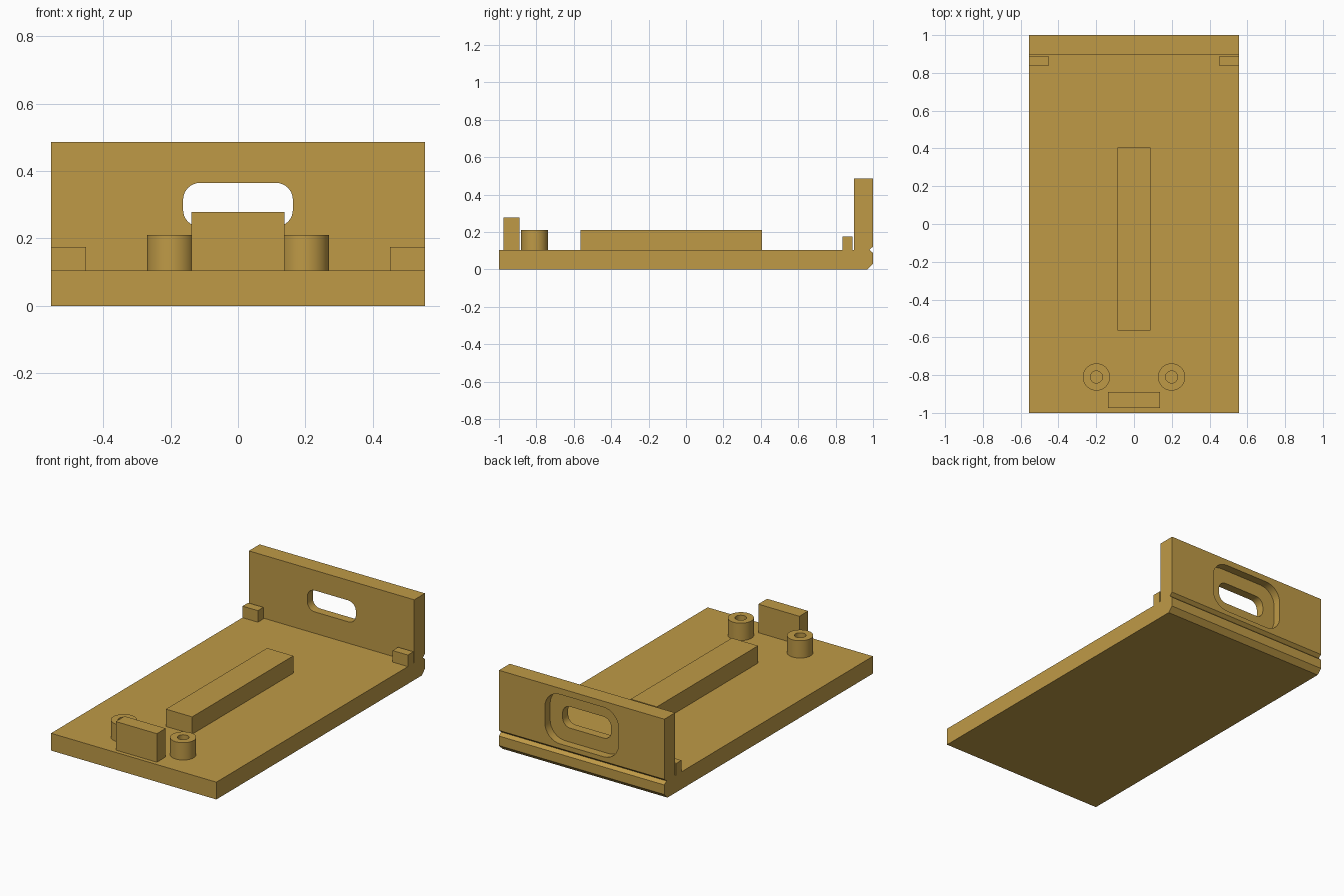
import bpy, bmesh, math

if "Cube" in bpy.data.objects:
    bpy.data.objects.remove(bpy.data.objects["Cube"])

mat = bpy.data.materials.new("ochre")
mat.diffuse_color = (0.52, 0.323, 0.062, 1)
mat.use_nodes = True
mat.node_tree.nodes["Principled BSDF"].inputs["Base Color"].default_value = mat.diffuse_color

HALF_W = 0.555   # half width of the plate
FLOOR = 0.105    # top of the plate


def finish(name, bm):
    bmesh.ops.recalc_face_normals(bm, faces=bm.faces)
    me = bpy.data.meshes.new(name)
    bm.to_mesh(me)
    bm.free()
    me.materials.append(mat)
    ob = bpy.data.objects.new(name, me)
    bpy.context.collection.objects.link(ob)
    return ob


def prism(name, points, offset):
    """Extrude a closed outline by an offset vector."""
    bm = bmesh.new()
    face = bm.faces.new([bm.verts.new(p) for p in points])
    ext = bmesh.ops.extrude_face_region(bm, geom=[face])
    verts = [g for g in ext["geom"] if isinstance(g, bmesh.types.BMVert)]
    bmesh.ops.translate(bm, verts=verts, vec=offset)
    return finish(name, bm)


def box(name, x0, x1, y0, y1, z0, z1):
    pts = [(x0, y0, z0), (x1, y0, z0), (x1, y1, z0), (x0, y1, z0)]
    return prism(name, pts, (0, 0, z1 - z0))


def rounded_slot(name, hw, z0, z1, r, y0, y1):
    """Rounded rectangle in the xz plane, extruded along y."""
    corners = [(hw - r, z1 - r, 0), (r - hw, z1 - r, 90),
               (r - hw, z0 + r, 180), (hw - r, z0 + r, 270)]
    pts = []
    for cx, cz, start in corners:
        for i in range(9):
            a = math.radians(start + i * 90 / 8)
            pts.append((cx + r * math.cos(a), y0, cz + r * math.sin(a)))
    return prism(name, pts, (0, y1 - y0, 0))


def smooth(ob):
    bpy.ops.object.select_all(action="DESELECT")
    ob.select_set(True)
    bpy.context.view_layer.objects.active = ob
    bpy.ops.object.shade_smooth_by_angle(angle=math.radians(30))


# Plate and upright end wall, with chamfered edge and V groove on the outside
profile = [(-1, 0), (0.97, 0), (1, 0.03), (1, 0.088), (0.98, 0.105),
           (1, 0.122), (1, 0.487), (0.897, 0.487), (0.897, FLOOR), (-1, FLOOR)]
body = prism("plate_and_wall", [(-HALF_W, y, z) for y, z in profile],
             (2 * HALF_W, 0, 0))

# Port opening through the wall, with a larger recess on the outside
cutters = [rounded_slot("port_cutter", 0.163, 0.235, 0.365, 0.05, 0.85, 1.1),
           rounded_slot("recess_cutter", 0.247, 0.15, 0.45, 0.1, 0.95, 1.1)]
bpy.context.view_layer.objects.active = body
for cutter in cutters:
    mod = body.modifiers.new("cut", "BOOLEAN")
    mod.operation = "DIFFERENCE"
    mod.solver = "EXACT"
    mod.object = cutter
    bpy.ops.object.modifier_apply(modifier=mod.name)
for cutter in cutters:
    bpy.data.objects.remove(cutter)
smooth(body)

# Long centre rib and short end tab
box("centre_rib", -0.088, 0.088, -0.565, 0.405, FLOOR, 0.21)
box("end_tab", -0.138, 0.138, -0.975, -0.89, FLOOR, 0.278)

for side, s in (("left", -1), ("right", 1)):
    # Corner stop just in front of the wall
    x0, x1 = sorted((s * 0.452, s * HALF_W))
    box(side + "_corner_stop", x0, x1, 0.836, 0.889, FLOOR, 0.175)

    # Hollow screw post
    bm = bmesh.new()
    n = 48
    section = [(0.072, FLOOR), (0.072, 0.21), (0.032, 0.21), (0.032, FLOOR)]
    rings = [[bm.verts.new((s * 0.199 + r * math.cos(2 * math.pi * i / n),
                            -0.81 + r * math.sin(2 * math.pi * i / n), z))
              for i in range(n)] for r, z in section]
    for k in range(4):
        a, b = rings[k], rings[(k + 1) % 4]
        for i in range(n):
            j = (i + 1) % n
            bm.faces.new((a[i], a[j], b[j], b[i]))
    smooth(finish(side + "_screw_post", bm))
